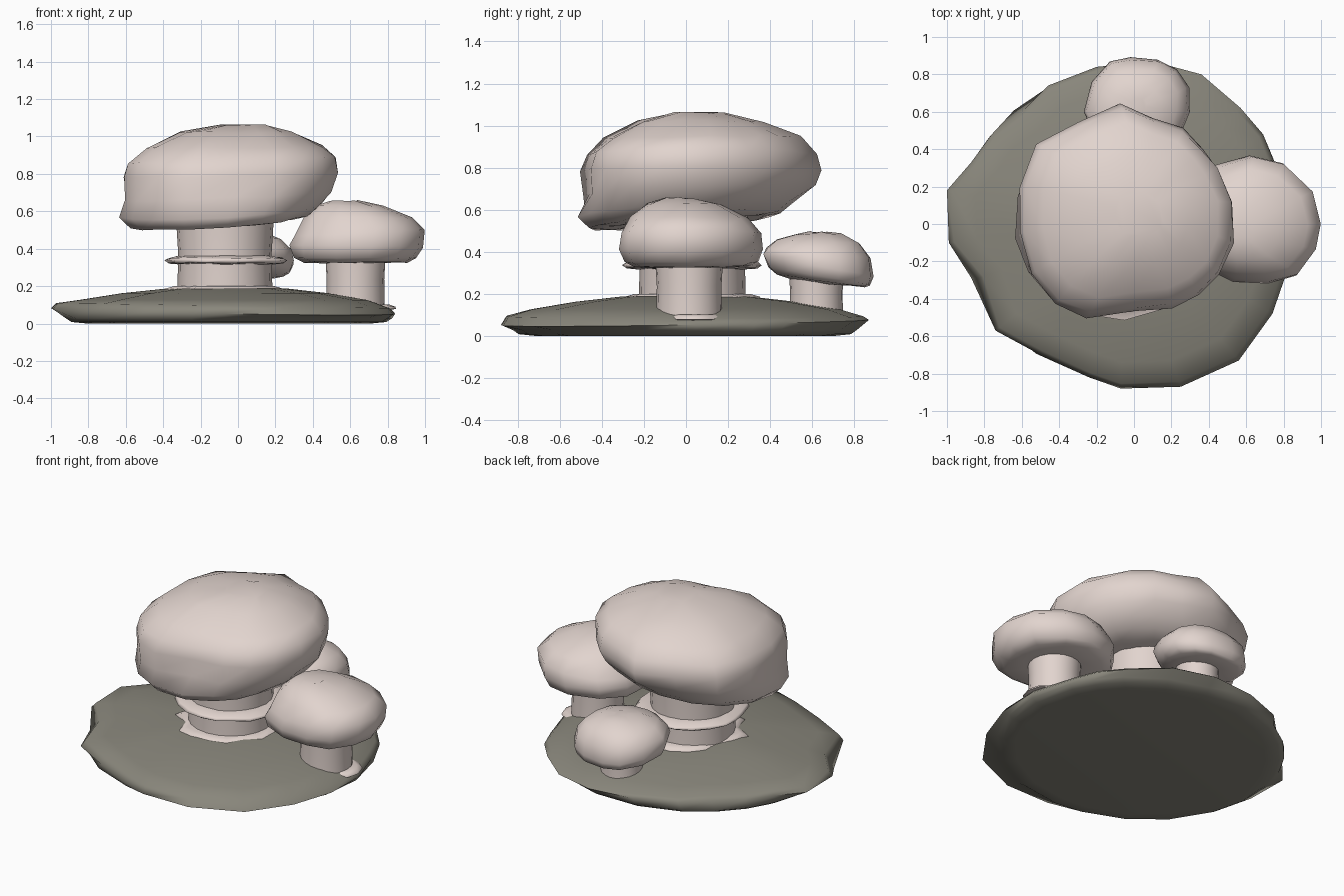
import bpy, bmesh, math, random

random.seed(4)


def material(name, rgb):
    m = bpy.data.materials.new(name)
    m.diffuse_color = (*rgb, 1)
    return m


PALE = material("pale_pink", (0.76, 0.66, 0.62))
MOSS = material("grey_olive", (0.25, 0.24, 0.2))


def loft(name, outline, centre, rings, mat, jitter=0.0, angle=85):
    """Stack copies of an outline: ring = (scale, z, dx, dy, tilt_x, tilt_y, round_radius)."""
    cx, cy = centre
    bm = bmesh.new()
    loops = []
    for ring in rings:
        s, z, dx, dy, tx, ty, rad = (tuple(ring) + (0,) * 7)[:7]
        loop = []
        for px, py in outline:
            x, y = (px - cx) * s, (py - cy) * s
            if rad:
                d = math.hypot(x, y)
                x, y = x / d * rad * 1.03, y / d * rad * 0.97
            j = [random.uniform(-jitter, jitter) for _ in range(3)]
            loop.append(bm.verts.new((cx + x + dx + j[0], cy + y + dy + j[1],
                                      z + tx * x + ty * y + j[2])))
        loops.append(loop)
    n = len(outline)
    for a, b in zip(loops, loops[1:]):
        for i in range(n):
            k = (i + 1) % n
            bm.faces.new((a[i], a[k], b[k], b[i]))
    bm.faces.new(loops[0][::-1])
    bm.faces.new(loops[-1])
    bmesh.ops.recalc_face_normals(bm, faces=bm.faces)
    me = bpy.data.meshes.new(name)
    bm.to_mesh(me)
    bm.free()
    me.materials.append(mat)
    ob = bpy.data.objects.new(name, me)
    bpy.context.collection.objects.link(ob)
    bpy.ops.object.select_all(action='DESELECT')
    ob.select_set(True)
    bpy.context.view_layer.objects.active = ob
    bpy.ops.object.shade_smooth_by_angle(angle=math.radians(angle))
    return ob


def circle(cx, cy, r, n, wobble=0.0):
    pts = []
    for i in range(n):
        a = 2 * math.pi * i / n
        rr = r + random.uniform(-wobble, wobble)
        pts.append((cx + rr * math.cos(a), cy + rr * math.sin(a)))
    return pts


# Ground mound: round flat bottom, ragged rim
ground = [(.84, .05), (.75, .33), (.69, .48), (.57, .62), (.36, .8), (.1, .87),
          (-.2, .84), (-.46, .74), (-.6, .6), (-.76, .48), (-.87, .33), (-1, .18),
          (-.99, -.1), (-.83, -.29), (-.74, -.57), (-.5, -.7), (-.24, -.82),
          (-.07, -.88), (.25, -.87), (.56, -.73), (.74, -.48), (.83, -.22)]
loft("ground_mound", ground, (-.05, 0),
     [(1, 0, 0, 0, 0, 0, .74), (1, .008, 0, 0, 0, 0, .82), (1, .028, 0, 0, 0, 0, .85),
      (1, .065, 0, 0, -.015, .015), (.97, .095, 0, 0, -.015, 0), (.84, .126),
      (.6, .162), (.35, .187), (.15, .193)], MOSS)

# Large cap, with a rounder lower lip shifted to the front left
large = [(.53, .12), (.45, .3), (.37, .4), (.26, .51), (.1, .57), (-.07, .64),
         (-.3, .54), (-.52, .43), (-.61, .2), (-.61, -.05), (-.55, -.27),
         (-.42, -.43), (-.25, -.5), (0, -.47), (.2, -.45), (.35, -.38),
         (.46, -.27), (.53, -.1)]
loft("large_cap", large, (-.04, .03),
     [(1, .555, -.03, -.02, .05, .06, .22), (1, .54, -.05, -.03, .06, .07, .38),
      (1, .55, -.06, -.035, .065, .08, .47), (1, .6, -.06, -.03, .06, .07, .53),
      (.97, .69, -.008, -.008, .04, .04), (1, .79, 0, 0, .02, 0),
      (.965, .87, .008, .005, .03, 0), (.82, .945, .02, .015, .01, .01),
      (.52, 1.022, .03, .02), (.22, 1.06, .07, .02)], PALE, .006)

# Medium cap
medium = [(1, 0), (.95, .18), (.8, .33), (.62, .37), (.42, .31), (.3, .18),
          (.28, -.03), (.35, -.22), (.53, -.31), (.72, -.32), (.87, -.28), (.97, -.14)]
loft("medium_cap", medium, (.64, .03),
     [(.5, .325), (.78, .328, -.01, 0), (.92, .35, -.015, 0), (.99, .415, -.005, 0, -.02, 0),
      (.965, .485, .012, 0, .05, 0), (.8, .565, 0, -.01), (.5, .628, -.04, -.04),
      (.2, .657, -.07, -.06)], PALE, .005)

# Small cap, leaning to the back
small = [(.30, .6), (.295, .73), (.23, .825), (.13, .88), (-.02, .89), (-.13, .87),
         (-.23, .76), (-.27, .6), (-.2, .45), (-.05, .37), (.12, .37), (.25, .47)]
loft("small_cap", small, (.03, .63),
     [(.5, .255, 0, 0, 0, -.12), (.8, .262, 0, .01, 0, -.15), (.92, .285, 0, .005, 0, -.18),
      (1, .335, 0, 0, 0, -.2), (.94, .395, 0, 0, 0, -.1), (.75, .45, 0, 0, 0, -.04),
      (.42, .485), (.15, .495)], PALE, .004)

# Stems: name, x, y, radius, foot height, top height
for name, x, y, r, z0, z1 in [("large_stem", -.07, .03, .255, .13, .62),
                              ("medium_stem", .628, .015, .157, .07, .40),
                              ("small_stem", .03, .62, .127, .08, .33)]:
    loft(name, circle(x, y, r, 20), (x, y),
         [(1, z0), (.98, (z0 + z1) / 2), (1.04, z1)], PALE)

# Flared collar on the large stem
loft("stem_collar", circle(-.065, .035, .332, 20, .012), (-.065, .035),
     [(.75, .318), (.94, .323), (1, .336), (.95, .35), (.75, .362)], PALE, .004, 180)

# Ragged skirts at the stem feet
loft("large_stem_skirt", circle(-.07, .03, .3, 18, .045), (-.07, .03),
     [(.8, .15), (1, .176), (.99, .186), (.84, .2)], PALE)
loft("medium_stem_skirt", circle(.66, .035, .165, 14, .025), (.66, .035),
     [(.8, .072), (1, .078), (.98, .09), (.8, .102)], PALE)
